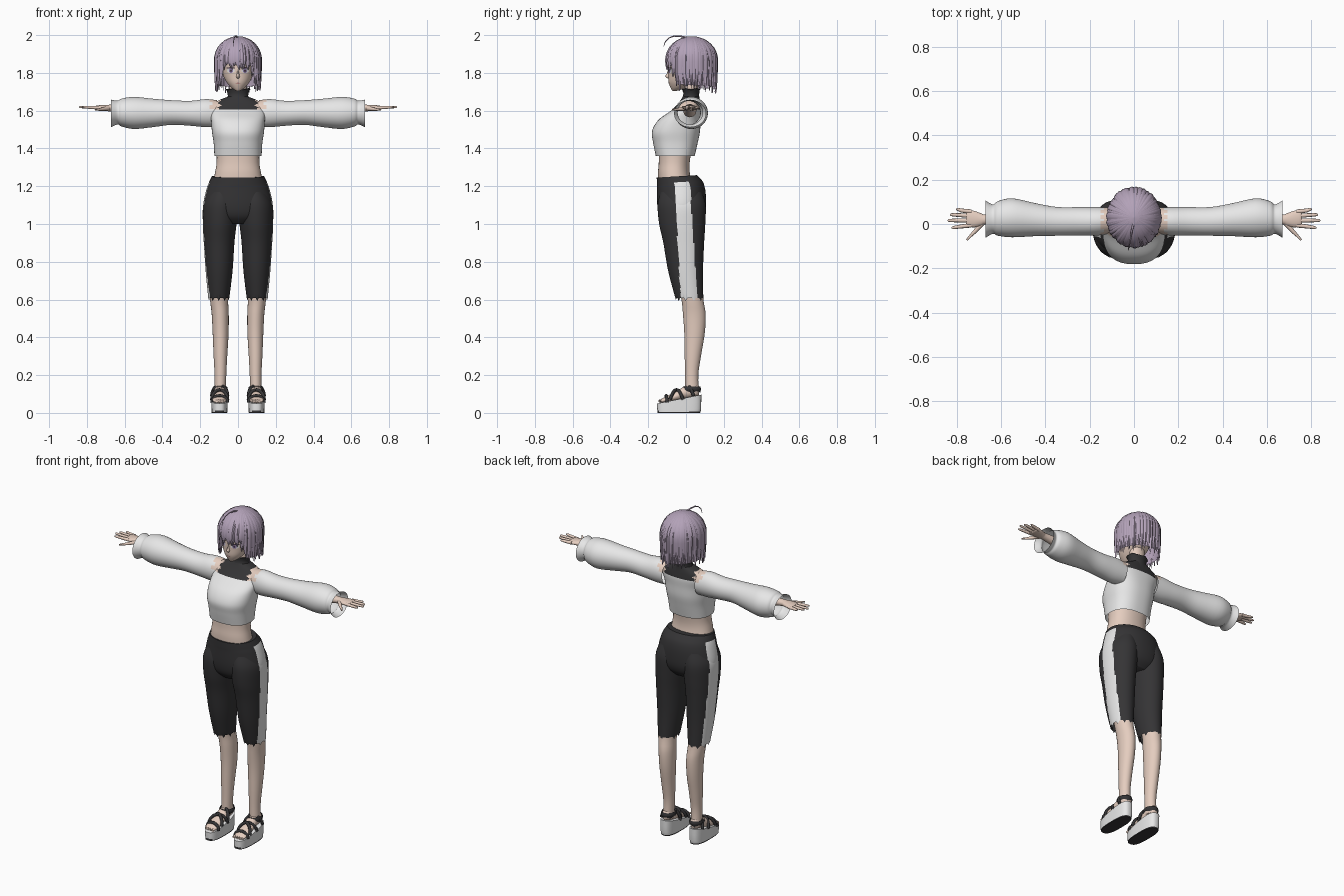
import bpy, bmesh, math, random
from mathutils import Vector
from mathutils.bvhtree import BVHTree

random.seed(4)
if "Cube" in bpy.data.objects:
    bpy.data.objects.remove(bpy.data.objects["Cube"])


def material(name, *rgb):
    m = bpy.data.materials.new(name)
    m.use_nodes = True
    m.diffuse_color = (*rgb, 1)
    m.node_tree.nodes["Principled BSDF"].inputs["Base Color"].default_value = (*rgb, 1)
    return m


skin = material("skin", .78, .61, .52)
white = material("white cloth", .8, .8, .8)
black = material("black cloth", .035, .034, .036)
lilac = material("lilac hair", .45, .36, .48)
iris_mat = material("violet iris", .3, .22, .42)
lash_mat = material("dark lash", .06, .04, .06)
lip_mat = material("rose lip", .55, .28, .26)


def finish(name, bm, mats, mirror=False, rule=None):
    """Turn a bmesh into a smooth shaded object, coloured by a face rule."""
    me = bpy.data.meshes.new(name)
    for m in mats:
        me.materials.append(m)
    bm.normal_update()
    if rule:
        for f in bm.faces:
            f.material_index = rule(f.calc_center_median(), f.normal)
    bm.to_mesh(me)
    bm.free()
    ob = bpy.data.objects.new(name, me)
    bpy.context.collection.objects.link(ob)
    return polish(ob, mirror)


def polish(ob, mirror):
    bpy.ops.object.select_all(action='DESELECT')
    ob.select_set(True)
    bpy.context.view_layer.objects.active = ob
    if ob.type == 'CURVE':
        bpy.ops.object.convert(target='MESH')
    bpy.ops.object.shade_smooth_by_angle(angle=math.radians(50))
    if mirror:
        ob.modifiers.new("mirror", 'MIRROR').use_mirror_merge = False
    return ob


def smooth_rings(rings, sub):
    """Catmull-Rom interpolation between the rings."""
    out = []
    for i in range(len(rings) - 1):
        ctrl = [rings[max(i - 1, 0)], rings[i], rings[i + 1], rings[min(i + 2, len(rings) - 1)]]
        for k in range(sub):
            u = k / sub
            out.append([b + u / 2 * (c - a + u * (2 * a - 5 * b + 4 * c - d + u * (3 * (b - c) + d - a)))
                        for a, b, c, d in zip(*ctrl)])
    return out + [list(rings[-1])]


def loft(name, rings, mats, axis='z', n=40, p=2, sub=4, caps=True, jag=0, mirror=False, rule=None, warp=None):
    """Skin superellipse rings (position, centre a, centre b, radius a, radius b)."""
    bm = bmesh.new()
    rows = []
    for i, (t, a, b, ra, rb) in enumerate(smooth_rings(rings, sub)):
        row = []
        for j in range(n):
            c, s = math.cos(math.tau * j / n), math.sin(math.tau * j / n)
            u = a + ra * math.copysign(abs(c) ** (2 / p), c)
            v = b + rb * math.copysign(abs(s) ** (2 / p), s)
            h = t + (jag * abs(j % 8 - 4) / 4 if i == 0 else 0)
            co = {'x': (h, u, v), 'y': (u, h, v), 'z': (u, v, h)}[axis]
            row.append(bm.verts.new(warp(*co) if warp else co))
        rows.append(row)
    for r, q in zip(rows, rows[1:]):
        for j in range(n):
            bm.faces.new((r[j], r[(j + 1) % n], q[(j + 1) % n], q[j]))
    if caps:
        bm.faces.new(rows[0])
        bm.faces.new(rows[-1])
    bmesh.ops.recalc_face_normals(bm, faces=bm.faces)
    return finish(name, bm, mats, mirror, rule)


def tube(name, points, radius, mat, mirror=False, taper=False):
    cu = bpy.data.curves.new(name, 'CURVE')
    cu.dimensions = '3D'
    cu.bevel_depth = radius
    cu.bevel_resolution = 2
    sp = cu.splines.new('POLY')
    sp.points.add(len(points) - 1)
    for i, co in enumerate(points):
        sp.points[i].co = (*co, 1)
        sp.points[i].radius = 1 - .85 * i / len(points) if taper else 1
    cu.materials.append(mat)
    ob = bpy.data.objects.new(name, cu)
    bpy.context.collection.objects.link(ob)
    return polish(ob, mirror)


# Torso: cropped sweater below, dark bib and bare shoulders above
def torso_rule(c, normal):
    if c.z < 1.605:
        return 0
    return 1 if abs(c.x) < .1 + .01 * math.sin(c.z * 250) else 2


loft("sweater_body", [(1.36, 0, -.057, .125, .103), (1.43, 0, -.056, .129, .118), (1.49, 0, -.053, .138, .127),
                      (1.55, 0, -.035, .142, .112), (1.6, 0, 0, .145, .08), (1.635, 0, .015, .135, .06),
                      (1.66, 0, .022, .09, .048), (1.675, 0, .025, .05, .042)],
     [white, black, skin], n=72, p=2.4, sub=6, caps=False, rule=torso_rule)
loft("waist", [(1.2, 0, -.055, .135, .09), (1.27, 0, -.064, .122, .084), (1.33, 0, -.062, .113, .082),
               (1.42, 0, -.055, .115, .09)], [skin], p=2.2)
loft("collar", [(1.72, 0, .027, .068, .047), (1.69, 0, .028, .055, .042), (1.665, 0, .025, .06, .046),
                (1.64, 0, .02, .1, .055)], [black], caps=False, jag=-.012)
loft("neck", [(1.62, 0, .028, .045, .036), (1.78, 0, .025, .045, .038)], [skin])

# Sleeves, arms and hands
loft("sleeve", [(.11, .015, 1.585, .06, .07), (.17, .012, 1.587, .064, .074), (.25, .012, 1.586, .064, .066),
                (.35, .012, 1.59, .065, .065), (.45, .02, 1.588, .075, .075), (.55, .028, 1.588, .088, .085),
                (.615, .025, 1.59, .078, .074), (.637, .022, 1.59, .066, .063), (.672, .022, 1.585, .085, .073)],
     [white, skin], 'x', caps=False, mirror=True,
     rule=lambda c, nor: int(c.z > 1.61 and c.x < .148 + .008 * math.sin(c.y * 250)))
loft("forearm", [(.5, .02, 1.6, .035, .035), (.66, .02, 1.612, .023, .02), (.69, .02, 1.614, .028, .017),
                 (.72, .022, 1.615, .037, .015), (.75, .025, 1.615, .037, .012), (.758, .025, 1.615, .03, .007)],
     [skin], 'x', n=24, mirror=True)
for finger, y, tip, spread in (("index", -.006, .825, -.01), ("middle", .016, .842, 0),
                               ("ring", .037, .832, .005), ("little", .056, .805, .01)):
    loft(finger + "_finger", [(.735, y, 1.615, .01, .01), (.78, y + spread / 2, 1.617, .009, .008),
                              (tip - .01, y + spread, 1.619, .007, .006), (tip, y + spread, 1.619, .002, .002)],
         [skin], 'x', n=10, mirror=True)
tube("thumb", [(.685, .005, 1.612), (.715, -.03, 1.608), (.735, -.05, 1.606), (.755, -.072, 1.606)],
     .012, skin, True, True)


# Trousers with a pale side stripe
def stripe(c, normal):
    drop = 1.22 - c.z
    return int(drop > 0 and abs(c.x) > .1 and -.06 + .05 * drop < c.y < .02 + .065 * drop)


loft("trouser_hips", [(1, 0, -.02, .1, .08), (1.04, 0, -.022, .165, .115), (1.1, 0, -.023, .184, .129),
                      (1.2, 0, -.028, .162, .126), (1.255, 0, -.048, .138, .107)],
     [black, white], n=80, p=2.1, sub=6, rule=stripe, warp=lambda x, y, z: (x, y, z + (.06 * y if z > 1.2 else 0)))
loft("trouser_leg", [(.592, .102, .02, .054, .072), (.75, .1, -.002, .071, .092), (.9, .1, -.012, .081, .108),
                     (1, .097, -.02, .089, .122), (1.1, .092, -.023, .092, .127), (1.17, .085, -.025, .07, .11)],
     [black, white], n=80, sub=6, caps=False, jag=.035, mirror=True, rule=stripe)

# Bare legs and feet
loft("lower_leg", [(.1, .095, .032, .03, .037), (.2, .093, .03, .031, .035), (.3, .093, .036, .036, .043),
                   (.42, .092, .045, .042, .054), (.52, .094, .044, .045, .06), (.6, .1, .034, .048, .058),
                   (.72, .1, .015, .055, .065)], [skin], mirror=True)
loft("foot", [(-.135, .098, .062, .028, .008), (-.12, .098, .066, .036, .014), (-.06, .098, .085, .036, .024),
              (0, .096, .11, .032, .035), (.05, .095, .12, .03, .035), (.07, .095, .12, .016, .024)],
     [skin], 'y', mirror=True)
for k in range(5):
    tube("toe", [(.072 + .013 * k, -.11, .07), (.071 + .0135 * k, -.145 + .003 * k, .062)], .007, skin, True)

# Platform sandals: sole rises to the heel, with a dark tread
loft("sandal_sole", [(0, .098, -.038, .041, .113), (.012, .098, -.036, .042, .116), (.05, .098, -.036, .044, .117)],
     [white, black], p=2.8, sub=2, mirror=True, rule=lambda c, nor: int(nor.z < -.5 or c.z < .008),
     warp=lambda x, y, z: (x, y, z * (1 + 4 * (y + .15))))
for name, y0, y1, base, rise in (("toe_strap", -.1, -.108, .055, .036), ("cross_strap", -.085, -.02, .07, .052),
                                 ("counter_strap", -.015, -.08, .07, .052), ("instep_strap", .04, -.02, .09, .055)):
    arc = [math.pi * k / 12 for k in range(13)]
    tube(name, [(.097 + .042 * math.cos(a), y0 + (y1 - y0) * a / math.pi, base + rise * math.sin(a)) for a in arc],
         .009, black, True)
loft("ankle_strap", [(.115, .095, .03, .037, .046), (.125, .095, .03, .041, .05), (.14, .095, .03, .037, .045)],
     [black], sub=3, caps=False, jag=-.008, mirror=True)

# Head with painted face
head = loft("head", [(1.705, 0, -.06, .01, .012), (1.72, 0, -.043, .034, .038), (1.75, 0, -.025, .06, .067),
                     (1.79, 0, -.004, .08, .09), (1.83, 0, .002, .088, .097), (1.88, 0, .01, .09, .1),
                     (1.95, 0, .025, .06, .07)], [skin], n=48)
loft("nose", [(1.765, 0, -.08, .004, .006), (1.78, 0, -.088, .01, .022), (1.795, 0, -.088, .007, .014),
              (1.82, 0, -.088, .004, .007)], [skin], n=12)
bm = bmesh.new()
bm.from_mesh(head.data)
head_tree = BVHTree.FromBMesh(bm)
bm.free()


def face_paint(name, x, z, rx, rz, mat, lift):
    """Thin ellipse laid on the front of the head."""
    bm = bmesh.new()

    def spot(u, v):
        hit = head_tree.ray_cast(Vector((x + u * rx, -1, z + v * rz)), Vector((0, 1, 0)))[0]
        return bm.verts.new((hit.x, hit.y - lift, hit.z))
    mid = spot(0, 0)
    rim = [spot(math.cos(math.tau * k / 20), math.sin(math.tau * k / 20)) for k in range(20)]
    for k in range(20):
        bm.faces.new((mid, rim[k], rim[(k + 1) % 20]))
    finish(name, bm, [mat], True)


face_paint("eye_white", .038, 1.812, .021, .013, white, .002)
face_paint("iris", .037, 1.812, .011, .013, iris_mat, .003)
face_paint("pupil", .037, 1.812, .005, .007, lash_mat, .004)
face_paint("upper_lash", .039, 1.826, .024, .004, lash_mat, .004)
face_paint("mouth", 0, 1.745, .013, .003, lip_mat, .002)


# Bobbed hair: an under-cap covered by tapering locks
def tip_height(a):
    side = min(1, max(0, (abs(a) - .68) / .2))
    return 1.835 - .105 * side - .02 * abs(a) / math.pi


def hair_point(a, s, tip, lift):
    if s < .5:
        r, z = math.sin(s * math.pi), 1.87 + .124 * math.cos(s * math.pi)
    else:
        u = 2 * s - 1
        r, z = 1 - .05 * u * u, 1.87 + (tip - 1.87) * u
    return (.122 * r * (1 + lift) * math.sin(a), .03 - .134 * r * (1 + lift) * math.cos(a), z)


def grid(bm, rows):
    vs = [[bm.verts.new(co) for co in row] for row in rows]
    for r, q in zip(vs, vs[1:]):
        for k in range(len(r) - 1):
            bm.faces.new((r[k], q[k], q[k + 1], r[k + 1]))


bm = bmesh.new()
angles = [math.pi * (k / 36 - 1) for k in range(73)]
grid(bm, [[hair_point(a, s / 16, tip_height(a) + .015, 0) for a in angles] for s in range(17)])
for k in range(64):
    a = math.pi * (k / 32 - 1) + random.uniform(-.04, .04)
    tip = tip_height(a) + random.uniform(-.022, .012)
    width, lift = random.uniform(.08, .14), random.uniform(.01, .05)
    sway = random.uniform(-.08, .08)
    rows = []
    for i in range(15):
        s = .06 + .94 * i / 14
        w = width * min(1, (1 - s) * 3 + .02)
        rows.append([hair_point(a + sway * s * s + e * w, s, tip, lift - .045 * abs(e)) for e in (-1, -.5, 0, .5, 1)])
    grid(bm, rows)
finish("hair", bm, [lilac])
tube("stray_curl", [(0, .01, 1.985), (-.01, -.03, 1.994), (-.015, -.065, 1.995), (-.02, -.09, 1.985),
                    (-.024, -.11, 1.965), (-.026, -.118, 1.94)], .005, lilac, taper=True)
